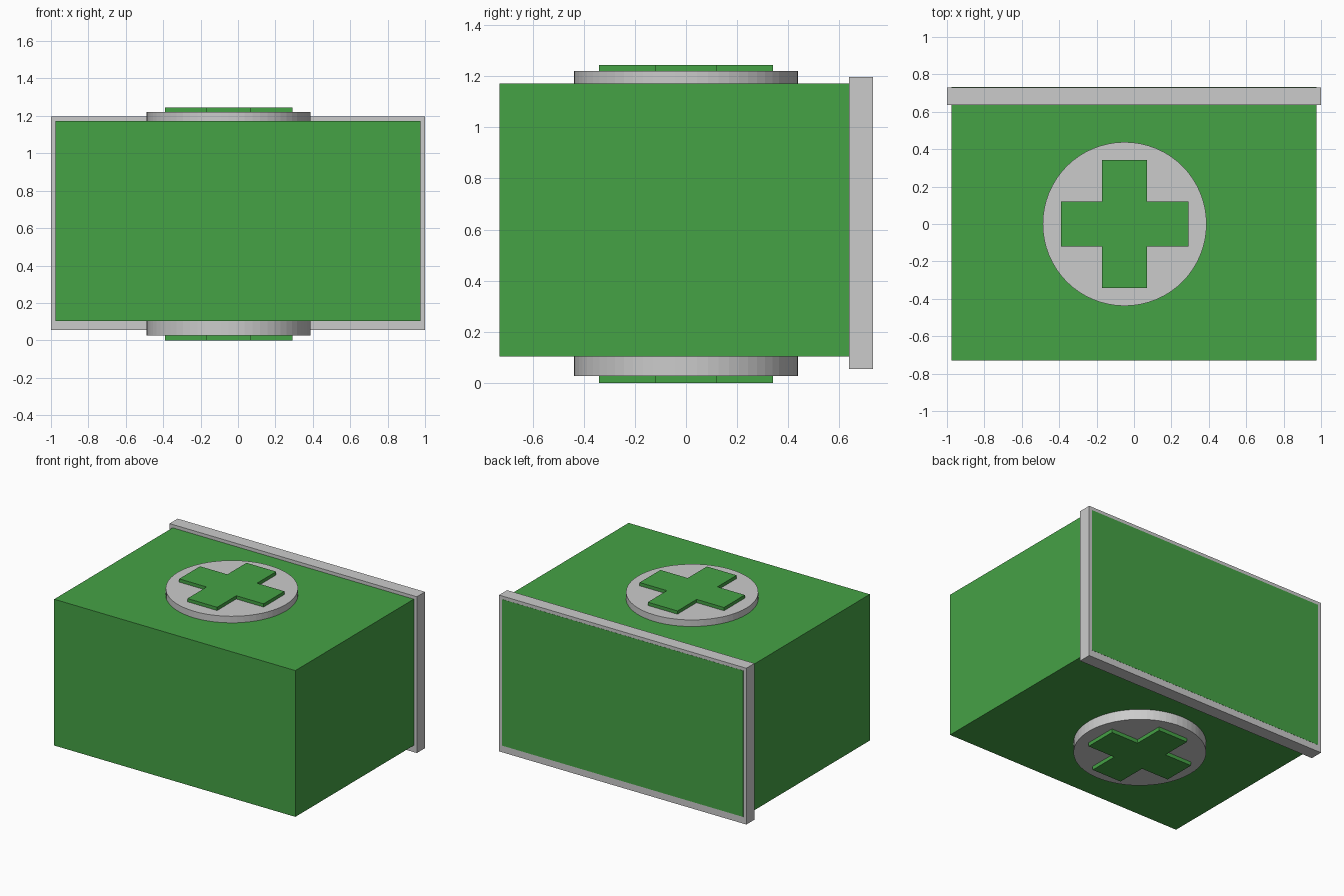
import bpy, bmesh

if "Cube" in bpy.data.objects:
    bpy.data.objects.remove(bpy.data.objects["Cube"])

green = bpy.data.materials.new("green")
green.diffuse_color = (0.06, 0.36, 0.06, 1)
green.use_nodes = True
green.node_tree.nodes["Principled BSDF"].inputs["Base Color"].default_value = green.diffuse_color


def prism(name, outline, z0, z1, mat=None):
    """Extrude a closed xy outline from z0 up to z1."""
    bm = bmesh.new()
    face = bm.faces.new([bm.verts.new((x, y, z0)) for x, y in outline])
    res = bmesh.ops.extrude_face_region(bm, geom=[face])
    top = [v for v in res["geom"] if isinstance(v, bmesh.types.BMVert)]
    bmesh.ops.translate(bm, verts=top, vec=(0, 0, z1 - z0))
    bmesh.ops.recalc_face_normals(bm, faces=bm.faces)
    me = bpy.data.meshes.new(name)
    bm.to_mesh(me)
    bm.free()
    if mat:
        me.materials.append(mat)
    ob = bpy.data.objects.new(name, me)
    bpy.context.collection.objects.link(ob)
    return ob


def rect(x0, x1, y0, y1):
    return [(x0, y0), (x1, y0), (x1, y1), (x0, y1)]


# Main case, a hair proud of the back trim so the green panel shows cleanly
prism("case_body", rect(-0.975, 0.975, -0.73, 0.732), 0.103, 1.172, green)

# Grey trim around the back edge
prism("back_trim", rect(-1, 1, 0.637, 0.731), 0.054, 1.196)

# Round badge running through the case, showing on top and bottom
cx = -0.05
bpy.ops.mesh.primitive_cylinder_add(vertices=64, radius=0.438, depth=1.193,
                                    location=(cx, 0, 0.6235))
bpy.context.object.name = "round_badge"

# Raised cross on both badge faces
a, b = 0.12, 0.341
quarter = [(b, -a), (b, a), (a, a)]
cross = []
for _ in range(4):
    cross += [(x + cx, y) for x, y in quarter]
    quarter = [(-y, x) for x, y in quarter]
prism("cross", cross, 0.0, 1.244, green)
